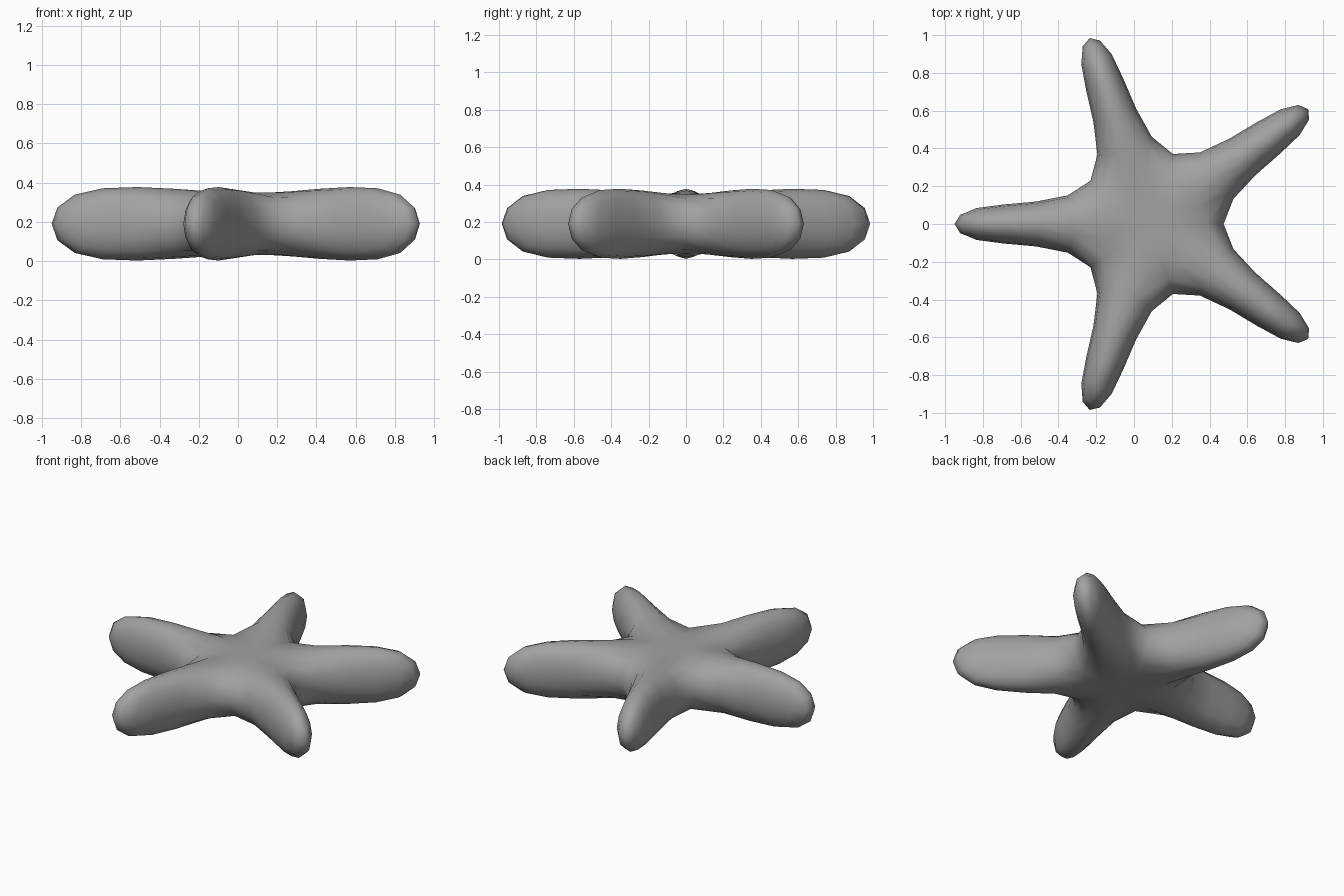
import bpy, bmesh
from math import radians
from mathutils import Matrix, Vector

cube = bpy.data.objects.get("Cube")
if cube:
    bpy.data.objects.remove(cube, do_unlink=True)

ARMS = 5
STEP = radians(360 / ARMS)
MIDDLE = Vector((0.085, 0, 0.19))
HUB_RADIUS, HUB_HALF_HEIGHT = 0.119, 0.153
TIP_REACH, TIP_HALF_WIDTH, TIP_HALF_HEIGHT = 1.117, 0.165, 0.278

grey = bpy.data.materials.new("plain grey")
grey.use_nodes = True
colour = (0.36, 0.36, 0.36, 1)
grey.diffuse_color = colour
grey.node_tree.nodes["Principled BSDF"].inputs["Base Color"].default_value = colour

bm = bmesh.new()


def turned(angle, x, y, z):
    """Add a vertex turned about the middle of the star."""
    return bm.verts.new(Matrix.Rotation(angle, 3, 'Z') @ Vector((x, y, z)) + MIDDLE)


# Five-sided hub, with its corners between the arms
top = [turned(i * STEP, HUB_RADIUS, 0, HUB_HALF_HEIGHT) for i in range(ARMS)]
bottom = [turned(i * STEP, HUB_RADIUS, 0, -HUB_HALF_HEIGHT) for i in range(ARMS)]
bm.faces.new(top)
bm.faces.new(bottom[::-1])

# One tapered box arm on each side of the hub
for i in range(ARMS):
    j = (i + 1) % ARMS
    root = [top[i], bottom[i], bottom[j], top[j]]
    tip = [turned((i + 0.5) * STEP, TIP_REACH, s * TIP_HALF_WIDTH, u * TIP_HALF_HEIGHT)
           for s, u in ((-1, 1), (-1, -1), (1, -1), (1, 1))]
    bm.faces.new(tip)
    for k in range(4):
        n = (k + 1) % 4
        bm.faces.new((root[k], root[n], tip[n], tip[k]))

bmesh.ops.recalc_face_normals(bm, faces=bm.faces)
for face in bm.faces:
    face.smooth = True

mesh = bpy.data.meshes.new("star_body")
bm.to_mesh(mesh)
bm.free()
mesh.materials.append(grey)
star = bpy.data.objects.new("star_body", mesh)
bpy.context.collection.objects.link(star)

# Rounding of the whole body
rounding = star.modifiers.new("rounding", 'SUBSURF')
rounding.levels = rounding.render_levels = 2
